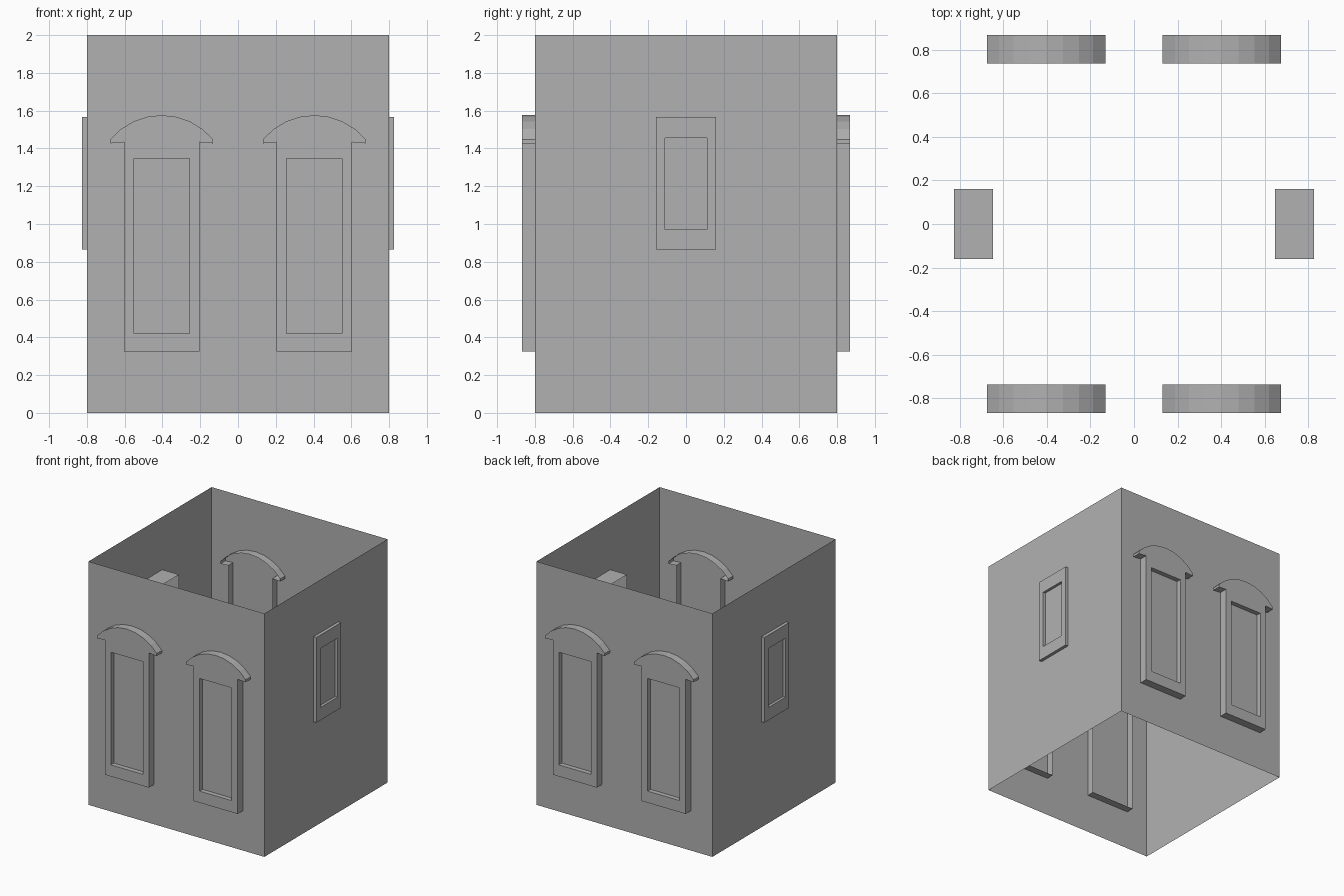
import bpy, bmesh
from math import sin, cos, asin, radians
from mathutils import Matrix

if "Cube" in bpy.data.objects:
    bpy.data.objects.remove(bpy.data.objects["Cube"])

# Darker grey shared by every part
grey = bpy.data.materials.new("plaster_grey")
grey.diffuse_color = (0.44, 0.44, 0.44, 1)
grey.use_nodes = True
grey.node_tree.nodes["Principled BSDF"].inputs["Base Color"].default_value = grey.diffuse_color


def add_object(name, bm):
    mesh = bpy.data.meshes.new(name)
    bm.to_mesh(mesh)
    bm.free()
    mesh.materials.append(grey)
    obj = bpy.data.objects.new(name, mesh)
    bpy.context.collection.objects.link(obj)
    return obj


def window(name, outline, hole, front, back, panel, turn, offset):
    """Open-backed shell with a recessed panel; profile is (u, z), facing -y."""
    bm = bmesh.new()

    def ring(points, depth):
        return [bm.verts.new((u, -depth, z)) for u, z in points]

    def strip(a, b):
        for i in range(len(a)):
            j = (i + 1) % len(a)
            bm.faces.new((a[i], a[j], b[j], b[i]))

    outer, inner = ring(outline, front), ring(hole, front)
    strip(ring(outline, back), outer)          # outer sides
    recess = ring(hole, panel)
    strip(inner, recess)                       # recess jambs
    bm.faces.new(recess)                       # recessed panel
    loops = [bm.edges.get((r[i], r[(i + 1) % len(r)]))
             for r in (outer, inner) for i in range(len(r))]
    fill = bmesh.ops.triangle_fill(bm, edges=loops, use_beauty=True,
                                   normal=(0, -1, 0))
    for f in fill["geom"]:                     # front face of the frame
        if isinstance(f, bmesh.types.BMFace):
            f.normal_update()
            if f.normal.y > 0:
                f.normal_flip()
    bm.transform(Matrix.Rotation(radians(turn), 4, 'Z')
                 @ Matrix.Translation((offset, 0, 0)))
    return add_object(name, bm)


def rect(half, low, high):
    return [(-half, low), (half, low), (half, high), (-half, high)]


# Walls: a thin box without top or bottom
bm = bmesh.new()
bmesh.ops.create_cube(bm, size=1, matrix=Matrix.Translation((0, 0, 1))
                      @ Matrix.Diagonal((1.6, 1.6, 2, 1)))
bm.normal_update()
bmesh.ops.delete(bm, geom=[f for f in bm.faces if abs(f.normal.z) > 0.5],
                 context='FACES_ONLY')
add_object("walls", bm)

# Tall window outline: frame plus arched hood
half, rise, base = 0.272, 0.128, 1.448
radius = (half ** 2 + rise ** 2) / (2 * rise)
sweep = asin(half / radius)
arch = []
for i in range(9):
    a = sweep * (1 - i / 4)
    arch.append((radius * sin(a), base + rise - radius * (1 - cos(a))))
tall = ([(-0.2, 0.326), (0.2, 0.326), (0.2, 1.433), (half, 1.427)]
        + arch + [(-half, 1.427), (-0.2, 1.433)])

for side, turn in (("front", 0), ("back", 180)):
    for label, x in (("left", -0.404), ("right", 0.404)):
        window(f"{side}_window_{label}", tall, rect(0.146, 0.421, 1.347),
               0.867, 0.737, 0.828, turn, x)

# Small plain windows on the two side walls
for side, turn in (("right", 90), ("left", -90)):
    window(f"{side}_side_window", rect(0.16, 0.866, 1.566),
           rect(0.111, 0.971, 1.456), 0.826, 0.648, 0.804, turn, 0)
